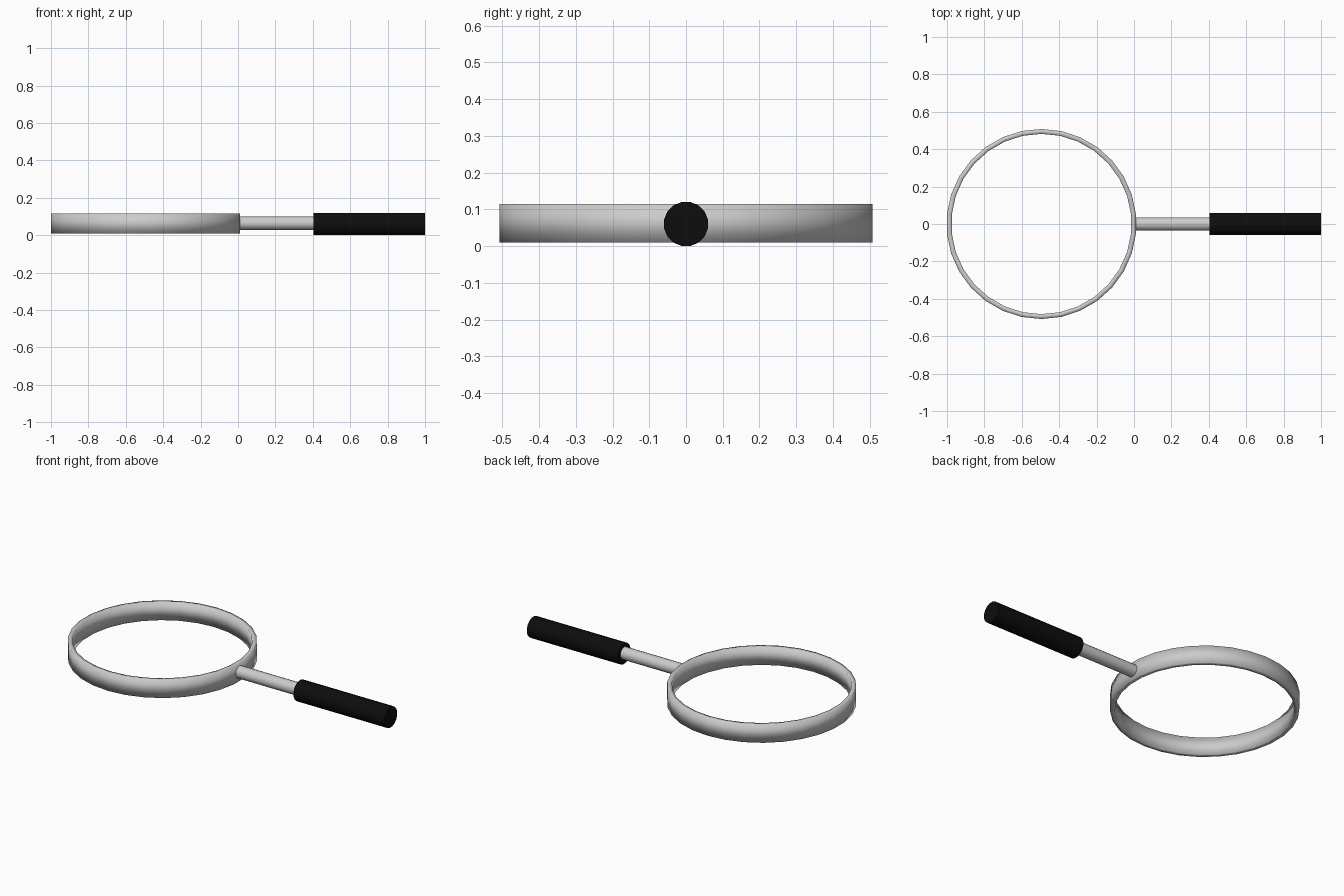
import bpy, bmesh, math
from mathutils import Matrix

if "Cube" in bpy.data.objects:
    bpy.data.objects.remove(bpy.data.objects["Cube"])


def material(name, rgb):
    m = bpy.data.materials.new(name)
    m.diffuse_color = (*rgb, 1)
    m.use_nodes = True
    m.node_tree.nodes["Principled BSDF"].inputs["Base Color"].default_value = m.diffuse_color
    return m


silver = material("silver metal", (0.6, 0.6, 0.6))
black = material("black grip", (0.004, 0.004, 0.004))


def finish(bm, name, mat):
    bmesh.ops.recalc_face_normals(bm, faces=bm.faces)
    me = bpy.data.meshes.new(name)
    bm.to_mesh(me)
    bm.free()
    ob = bpy.data.objects.new(name, me)
    bpy.context.collection.objects.link(ob)
    me.materials.append(mat)
    return ob


def rod(name, x0, x1, z, r, sides, mat):
    """Cylinder along x, with a flat side facing up."""
    bm = bmesh.new()
    place = (Matrix.Translation(((x0 + x1) / 2, 0, z))
             @ Matrix.Rotation(math.pi / 2, 4, 'Y')
             @ Matrix.Rotation(math.pi / sides, 4, 'Z'))
    bmesh.ops.create_cone(bm, cap_ends=True, segments=sides, radius1=r, radius2=r,
                          depth=x1 - x0, matrix=place)
    ob = finish(bm, name, mat)
    bpy.ops.object.select_all(action='DESELECT')
    ob.select_set(True)
    bpy.context.view_layer.objects.active = ob
    bpy.ops.object.shade_smooth_by_angle(angle=math.radians(40))
    return ob


# open lens frame: rectangular section swept round, flat side towards the handle
N, CX = 30, -0.495
bm = bmesh.new()
section = [(0.508, 0.01), (0.508, 0.115), (0.482, 0.115), (0.482, 0.01)]
loops = []
for i in range(N):
    a = 2 * math.pi * (i + 0.5) / N
    loops.append([bm.verts.new((CX + r * math.cos(a), r * math.sin(a), z)) for r, z in section])
for i in range(N):
    p, q = loops[i], loops[(i + 1) % N]
    for j in range(4):
        k = (j + 1) % 4
        bm.faces.new((p[j], q[j], q[k], p[k]))
for f in bm.faces:
    f.smooth = True
finish(bm, "lens_frame", silver)

# metal neck and black grip
rod("neck", -0.005, 0.43, 0.064, 0.036, 16, silver)
rod("grip", 0.405, 1.0, 0.06, 0.061, 16, black)
